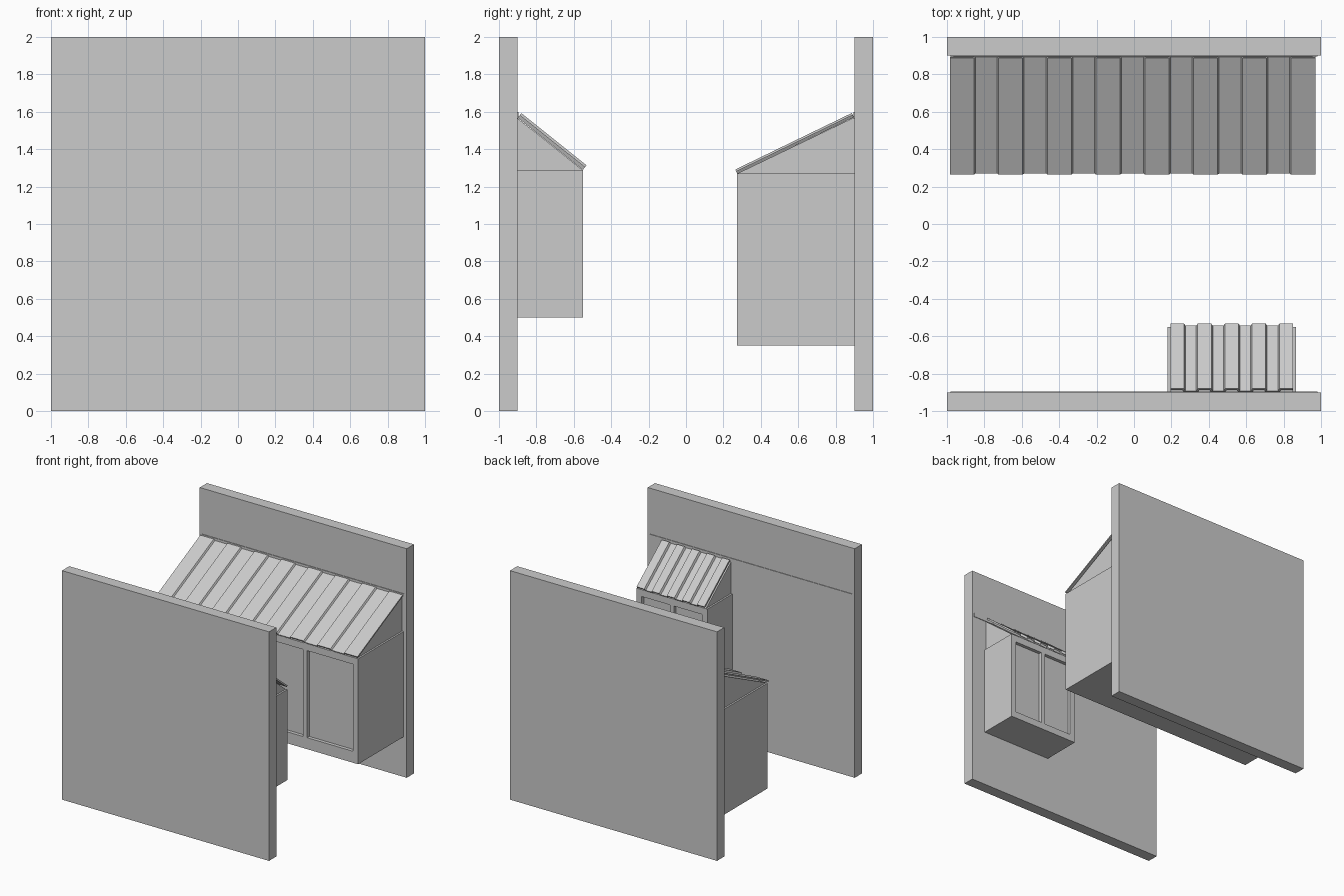
import bpy, bmesh
from mathutils import Vector

if "Cube" in bpy.data.objects:
    bpy.data.objects.remove(bpy.data.objects["Cube"])


def finish(name, bm):
    bmesh.ops.recalc_face_normals(bm, faces=bm.faces)
    me = bpy.data.meshes.new(name)
    bm.to_mesh(me)
    bm.free()
    ob = bpy.data.objects.new(name, me)
    bpy.context.collection.objects.link(ob)
    return ob


def box(name, x, y, z):
    bm = bmesh.new()
    bmesh.ops.create_cube(bm, size=1)
    for v in bm.verts:
        v.co = [(r[0] + r[1]) / 2 + c * (r[1] - r[0]) for c, r in zip(v.co, (x, y, z))]
    return finish(name, bm)


def gable(name, x, pts):
    # triangular prism between wall, box top and roof
    bm = bmesh.new()
    f = bm.faces.new([bm.verts.new((x[0], *p)) for p in pts])
    r = bmesh.ops.extrude_face_region(bm, geom=[f])
    for v in r["geom"]:
        if isinstance(v, bmesh.types.BMVert):
            v.co.x = x[1]
    return finish(name, bm)


def ribbed_roof(name, x0, x1, count, eave, ridge, rise, thick):
    # alternating high and low strips, run down the slope
    step, e = (x1 - x0) / count, 0.004
    profile = []
    for i in range(count):
        h = thick / 2 + (rise if i % 2 == 0 else 0)
        a, b = x0 + i * step, x0 + (i + 1) * step
        profile += [(a + (e if i else 0), h), (b - (e if i < count - 1 else 0), h)]
    lo, hi = Vector((0, *eave)), Vector((0, *ridge))
    up = (hi - lo).cross(Vector((1, 0, 0))).normalized()
    if up.z < 0:
        up = -up
    bm = bmesh.new()
    rows = [[bm.verts.new(p + up * h + Vector((x, 0, 0))) for x, h in profile] for p in (lo, hi)]
    for i in range(len(profile) - 1):
        bm.faces.new((rows[0][i], rows[0][i + 1], rows[1][i + 1], rows[1][i]))
    ob = finish(name, bm)
    m = ob.modifiers.new("thickness", "SOLIDIFY")
    m.thickness, m.offset = thick, 0


def bay(name, x, wall, front, z, panes, jamb, mullion, win_z, depth=0.03):
    s = 1 if front > wall else -1
    inner = front - s * depth
    span = lambda a, b: (min(a, b), max(a, b))
    # body behind the glazing
    box(name + "_body", x, span(wall, inner), z)
    face = span(inner, front)
    # rails, jambs and mullions
    box(name + "_bottom_rail", x, face, (z[0], win_z[0]))
    box(name + "_top_rail", x, face, (win_z[1], z[1]))
    a, b = x[0] + jamb, x[1] - jamb
    box(name + "_left_jamb", (x[0], a), face, win_z)
    box(name + "_right_jamb", (b, x[1]), face, win_z)
    for i in range(1, panes):
        c = a + (b - a) * i / panes
        box(f"{name}_mullion_{i}", (c - mullion / 2, c + mullion / 2), face, win_z)


# facing walls with thin flashing strips
for label, s in (("front", -1), ("rear", 1)):
    ys = sorted((s * 0.9, s * 1.0))
    box(label + "_wall", (-1, 1), ys, (0, 2))
    box(label + "_flashing", (-0.98, 0.98), sorted((s * 0.895, s * 0.9)), (1.565, 1.6))

# large bay on the rear wall
bay("large_bay", (-0.98, 0.97), 0.9, 0.272, (0.35, 1.27), 4, 0.05, 0.04, (0.45, 1.21))
gable("large_gable", (-0.965, 0.955), [(0.275, 1.27), (0.9, 1.27), (0.9, 1.57)])
ribbed_roof("large_roof", -0.985, 0.97, 15, (0.275, 1.268), (0.898, 1.57), 0.014, 0.012)

# small bay on the front wall
bay("small_bay", (0.18, 0.865), -0.9, -0.552, (0.5, 1.29), 2, 0.05, 0.04, (0.56, 1.23))
gable("small_gable", (0.195, 0.85), [(-0.555, 1.29), (-0.9, 1.29), (-0.9, 1.565)])
ribbed_roof("small_roof", 0.195, 0.85, 9, (-0.552, 1.289), (-0.9, 1.567), 0.018, 0.014)
